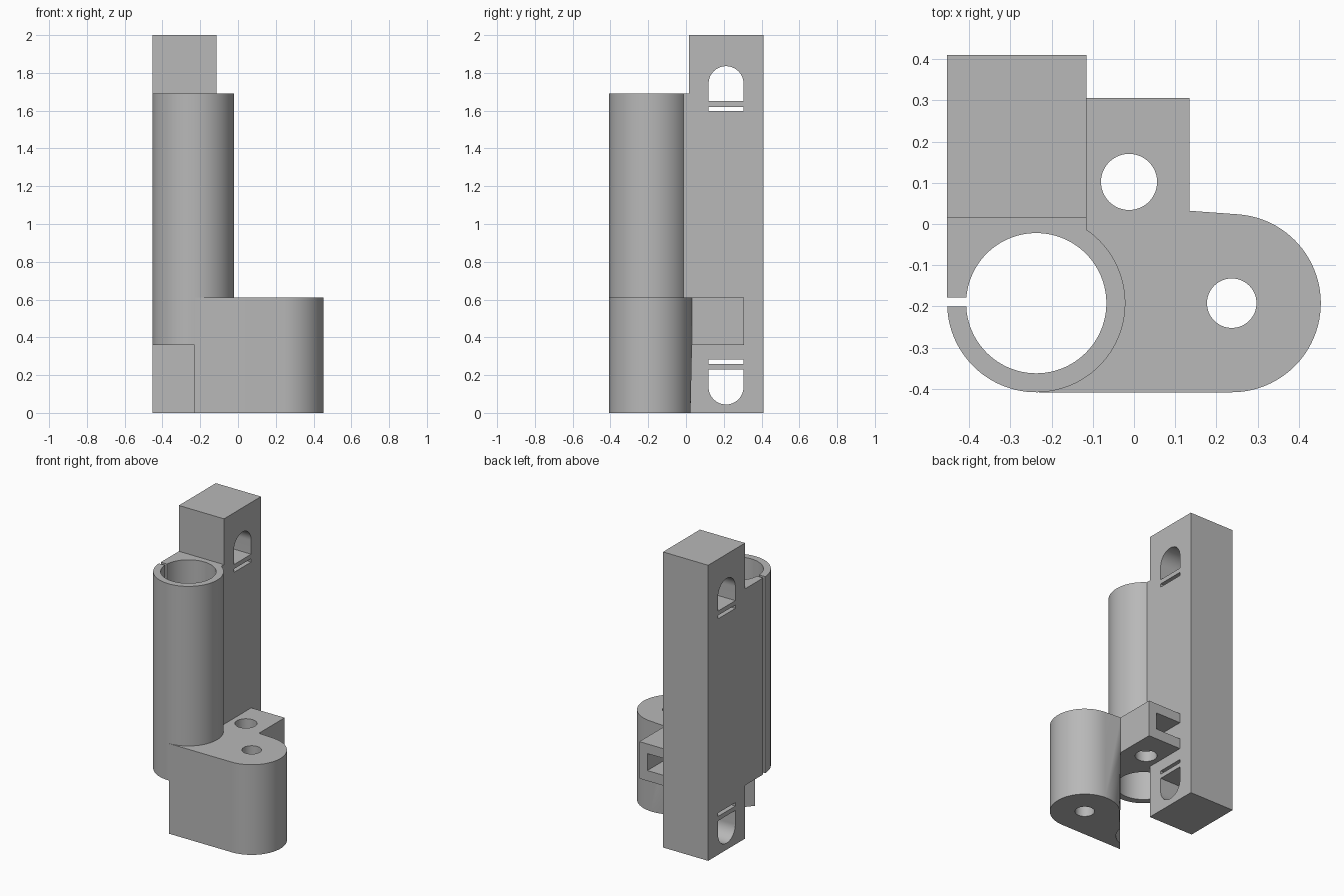
import bpy, bmesh, math

if "Cube" in bpy.data.objects:
    bpy.data.objects.remove(bpy.data.objects["Cube"], do_unlink=True)

grey = bpy.data.materials.new("plain grey")
grey.use_nodes = True
GREY = (0.48, 0.48, 0.48, 1)
grey.diffuse_color = GREY
grey.node_tree.nodes["Principled BSDF"].inputs["Base Color"].default_value = GREY

TUBE = (-0.237, -0.192)      # tube axis
PIVOT = (0.237, -0.192)      # arm end axis
R = 0.216                    # outer radius of tube and arm end
LEFT, POST_X, POST_Y = -0.453, -0.115, 0.015
LOW, ARM_TOP, TUBE_TOP = 0.36, 0.61, 1.69


def arc(c, r, a0, a1, n=64):
    """Points on an arc, angles in degrees."""
    angles = [math.radians(a0 + (a1 - a0) * i / n) for i in range(n + 1)]
    return [(c[0] + r * math.cos(a), c[1] + r * math.sin(a)) for a in angles]


def finish(name, bm):
    bmesh.ops.recalc_face_normals(bm, faces=bm.faces[:])
    mesh = bpy.data.meshes.new(name)
    bm.to_mesh(mesh)
    bm.free()
    mesh.materials.append(grey)
    obj = bpy.data.objects.new(name, mesh)
    bpy.context.collection.objects.link(obj)
    return obj


def prism(name, points, lo, hi, axis="z"):
    """Extrude an outline along z, or a (y, z) outline along x."""
    def place(p, h):
        return (p[0], p[1], h) if axis == "z" else (h, p[0], p[1])
    bm = bmesh.new()
    face = bm.faces.new([bm.verts.new(place(p, lo)) for p in points])
    ext = bmesh.ops.extrude_face_region(bm, geom=[face])
    for v in ext["geom"]:
        if isinstance(v, bmesh.types.BMVert):
            v.co["xyz".index(axis)] = hi
    return finish(name, bm)


def rect(x0, x1, y0, y1):
    return [(x0, y0), (x1, y0), (x1, y1), (x0, y1)]


def hole(name, c, r):
    return prism(name, arc(c, r, 0, 360, 96)[:-1], -0.1, 2.1)


def cut(obj, cutters):
    bpy.context.view_layer.objects.active = obj
    for c in cutters:
        mod = obj.modifiers.new("cut", "BOOLEAN")
        mod.operation, mod.solver, mod.object = "DIFFERENCE", "EXACT", c
        bpy.ops.object.modifier_apply(modifier=mod.name)


# Tall square post
post = prism("post", rect(LEFT, POST_X, POST_Y, 0.41), 0, 2)

# Round tube with a squared back that meets the post
outline = arc(TUBE, R, -180, 55.6, 96) + [(POST_X, POST_Y), (LEFT, POST_Y)]
tube = prism("tube", outline, LOW, TUBE_TOP)

# Nut block beside the post
block = prism("nut_block", rect(POST_X, 0.135, -0.2, 0.306), LOW, ARM_TOP)

# Rounded arm: hull of its end cylinder, front corner edge and upper back edge
bm = bmesh.new()
for z in (0, ARM_TOP):
    for p in arc(PIVOT, R, 0, 360, 96)[:-1] + [(-0.23, -0.408)]:
        bm.verts.new((*p, z))
for z in (LOW, ARM_TOP):
    bm.verts.new((0.135, 0.032, z))
hull = bmesh.ops.convex_hull(bm, input=bm.verts[:])
bmesh.ops.delete(bm, geom=[v for v in hull["geom_interior"] if v.is_valid], context="VERTS")
bmesh.ops.dissolve_limit(bm, angle_limit=0.002, verts=bm.verts[:], edges=bm.edges[:])
arm = finish("arm", bm)

# Cutters
bore = hole("bore_cutter", TUBE, 0.17)
pin = hole("pin_cutter", PIVOT, 0.06)
bolt = hole("bolt_cutter", (-0.012, 0.102), 0.068)
split = prism("split_cutter", rect(-0.6, TUBE[0], -0.2, -0.178), -0.1, 2.1)
nut = prism("nut_cutter", rect(-0.2, 0.075, 0.01, 0.4), 0.43, 0.545)

# Arched windows and strap slots, mirrored between the post's two ends
arch = arc((0.212, 1.743), 0.0925, 0, 180, 32) + [(0.1195, 1.65), (0.3045, 1.65)]
slot = rect(0.1195, 0.3045, 1.597, 1.62)
windows = []
for shape in (arch, slot):
    for flip in (False, True):
        pts = [(y, 1.88 - z if flip else z) for y, z in shape]
        windows.append(prism("window_cutter", pts, -0.6, 0.1, "x"))

cut(post, windows)
cut(tube, [bore, split])
cut(block, [bore, bolt, nut])
cut(arm, [bore, pin, bolt])

for c in [bore, pin, bolt, split, nut] + windows:
    bpy.data.objects.remove(c, do_unlink=True)

# Smooth the round walls, keep the corners sharp
bpy.ops.object.select_all(action="DESELECT")
for obj in (post, tube, block, arm):
    obj.select_set(True)
bpy.context.view_layer.objects.active = post
bpy.ops.object.shade_smooth_by_angle(angle=math.radians(25))
